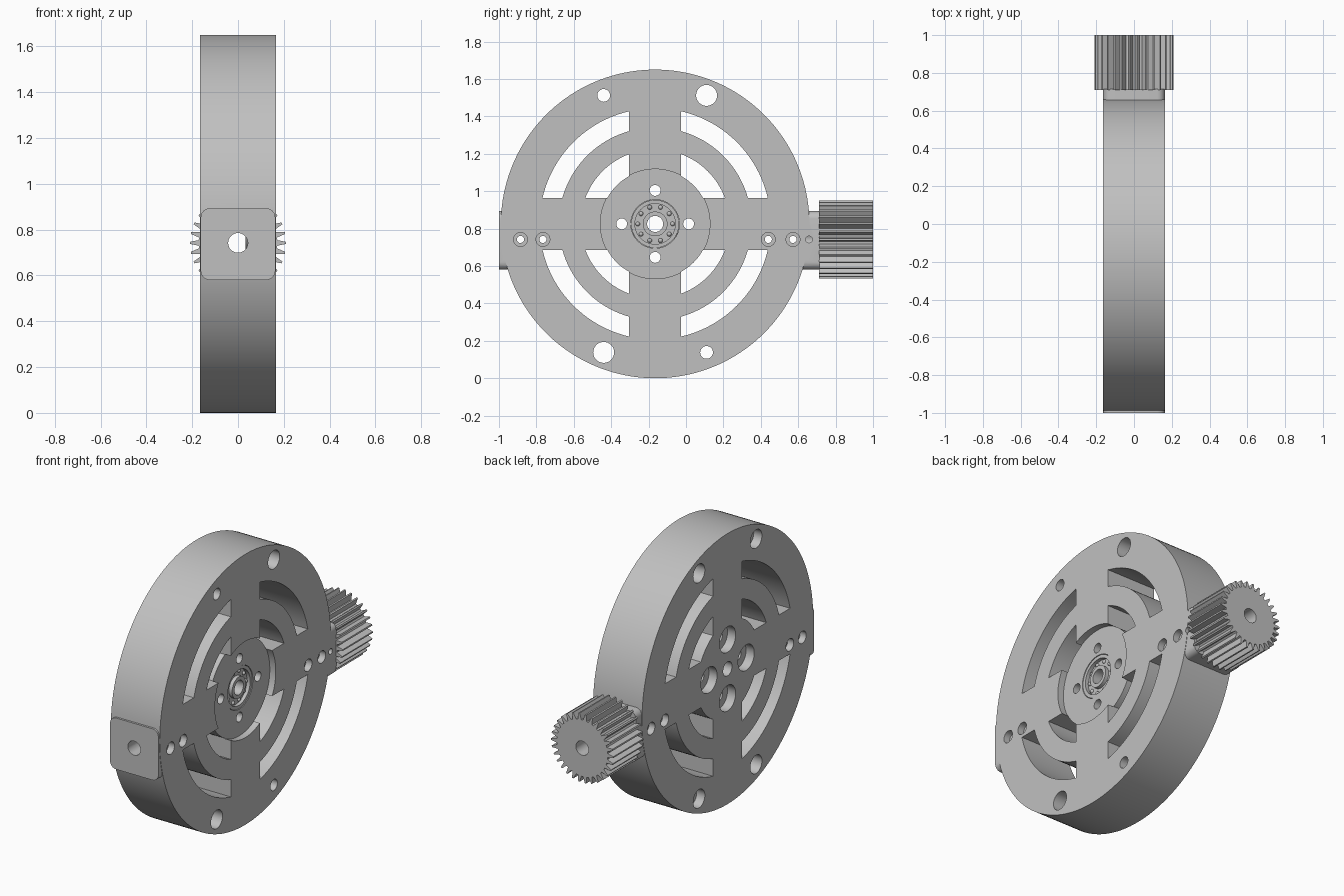
import bpy, bmesh
from math import sin, cos, asin, pi, tau, radians

if "Cube" in bpy.data.objects:
    bpy.data.objects.remove(bpy.data.objects["Cube"])

steel = bpy.data.materials.new("grey_metal")
steel.use_nodes = True
GREY = (0.53, 0.53, 0.53, 1)
steel.diffuse_color = GREY
steel.node_tree.nodes["Principled BSDF"].inputs["Base Color"].default_value = GREY

CY, CZ = -0.165, 0.825      # wheel centre
HALF = 0.165                # wheel half width
AXLE_Z = 0.742              # height of the drive shaft bore
ARM = 0.139                 # half width of the cross arms
HUB_R, HUB_X = 0.291, 0.125


def prism(name, pts, axis, start, end):
    """Extrude a 2D outline along x (points are y, z) or y (points are x, z)."""
    place = (lambda p, a: (a, p[0], p[1])) if axis == "x" else (lambda p, a: (p[0], a, p[1]))
    bm = bmesh.new()
    face = bm.faces.new([bm.verts.new(place(p, start)) for p in pts])
    new = bmesh.ops.extrude_face_region(bm, geom=[face])["geom"]
    for v in new:
        if isinstance(v, bmesh.types.BMVert):
            v.co["xyz".index(axis)] = end
    bmesh.ops.recalc_face_normals(bm, faces=bm.faces)
    return to_object(name, bm)


def to_object(name, bm):
    mesh = bpy.data.meshes.new(name)
    bm.to_mesh(mesh)
    bm.free()
    mesh.materials.append(steel)
    obj = bpy.data.objects.new(name, mesh)
    bpy.context.collection.objects.link(obj)
    return obj


def arc(r, a0, a1, n, c=(0, 0)):
    return [(c[0] + r * cos(a0 + (a1 - a0) * i / n),
             c[1] + r * sin(a0 + (a1 - a0) * i / n)) for i in range(n + 1)]


def circle(r, c, n=32):
    return arc(r, 0, tau, n, c)[:-1]


def boolean(target, other, operation="DIFFERENCE"):
    mod = target.modifiers.new("bool", "BOOLEAN")
    mod.operation, mod.object, mod.solver = operation, other, "EXACT"
    bpy.context.view_layer.objects.active = target
    bpy.ops.object.modifier_apply(modifier=mod.name)
    bpy.data.objects.remove(other)


def bore(target, y, z, r, start=-0.3, end=0.3, n=32):
    boolean(target, prism("cutter", circle(r, (y, z), n), "x", start, end))


def smooth(obj):
    bpy.ops.object.select_all(action="DESELECT")
    obj.select_set(True)
    bpy.context.view_layer.objects.active = obj
    bpy.ops.object.shade_smooth_by_angle(angle=radians(30))


# Wheel disc
wheel = prism("wheel", circle(0.825, (CY, CZ), 160), "x", -HALF, HALF)

# Rounded end blocks that carry the shaft
w, low, high, rad = 0.163, 0.58, 0.893, 0.04
outline = []
for i, (x, z) in enumerate([(w - rad, high - rad), (rad - w, high - rad),
                            (rad - w, low + rad), (w - rad, low + rad)]):
    outline += arc(rad, i * pi / 2, (i + 1) * pi / 2, 6, (x, z))
for start, end in [(-1.0, -0.82), (0.49, 0.715)]:
    boolean(wheel, prism("block", outline, "y", start, end), "UNION")

# Curved slots between the cross arms, two per quadrant
for r_in, r_out in [(0.515, 0.618), (HUB_R, 0.398)]:
    for q in range(4):
        t = q * pi / 2
        a, b = asin(ARM / r_out), asin(ARM / r_in)
        pts = arc(r_out, t + a, t + pi / 2 - a, 20, (CY, CZ))
        pts += arc(r_in, t + pi / 2 - b, t + b, 20, (CY, CZ))
        boolean(wheel, prism("cutter", pts, "x", -0.3, 0.3))

# Recessed hub face, bearing seat and centre bore
bore(wheel, CY, CZ, HUB_R + 0.002, HUB_X, 0.3, 96)
bore(wheel, CY, CZ, 0.13, 0.03, 0.3, 64)
bore(wheel, CY, CZ, 0.043)

# Hub bolt holes, counterbored from the left-out face
for dy, dz in [(1, 0), (0, 1), (-1, 0), (0, -1)]:
    y, z = CY + 0.179 * dy, CZ + 0.179 * dz
    bore(wheel, y, z, 0.029)
    bore(wheel, y, z, 0.078, -0.3, -0.11)

# Rim holes: two wide, two narrow with counterbores
for sy in (-1, 1):
    for sz in (-1, 1):
        y, z = CY + 0.275 * sy, CZ + 0.687 * sz
        if sy == sz:
            bore(wheel, y, z, 0.056)
        else:
            bore(wheel, y, z, 0.034)
            bore(wheel, y, z, 0.056, -0.3, -0.11)

# Screw holes along the shaft line
for y in (-0.885, -0.765, 0.44, 0.572):
    bore(wheel, y, AXLE_Z, 0.019)
    for side in (-1, 1):
        bore(wheel, y, AXLE_Z, 0.037, side * 0.125, side * 0.3)
bore(wheel, 0.658, AXLE_Z, 0.018, 0, 0.3)

# Shaft bore from front to back
boolean(wheel, prism("cutter", circle(0.043, (0, AXLE_Z)), "y", -1.2, 1.2))
smooth(wheel)


# Bearing: lathed rings with a row of balls
def ring(name, r_in, r_out, x0, x1, n=64):
    bm = bmesh.new()
    rows = [[bm.verts.new((x, CY + r * cos(tau * i / n), CZ + r * sin(tau * i / n)))
             for i in range(n)]
            for r, x in [(r_in, x0), (r_out, x0), (r_out, x1), (r_in, x1)]]
    for k in range(4):
        p, q = rows[k], rows[(k + 1) % 4]
        for i in range(n):
            j = (i + 1) % n
            bm.faces.new((p[i], p[j], q[j], q[i]))
    bmesh.ops.recalc_face_normals(bm, faces=bm.faces)
    smooth(to_object(name, bm))


ring("bearing_outer_race", 0.108, 0.128, 0.032, 0.122)
ring("bearing_shield", 0.064, 0.11, 0.034, 0.1)
ring("bearing_inner_race", 0.043, 0.066, 0.032, 0.122)

bm = bmesh.new()
for i in range(10):
    made = bmesh.ops.create_uvsphere(bm, u_segments=12, v_segments=8, radius=0.012)
    t = tau * i / 10
    bmesh.ops.translate(bm, verts=made["verts"],
                        vec=(0.1, CY + 0.093 * cos(t), CZ + 0.093 * sin(t)))
smooth(to_object("bearing_balls", bm))

# Spur gear on the back end of the shaft
TEETH, ROOT, TIP = 30, 0.172, 0.21
pitch = tau / TEETH
profile = []
for i in range(TEETH):
    for frac, r in [(-0.34, ROOT), (-0.25, 0.185), (-0.1, TIP),
                    (0.1, TIP), (0.25, 0.185), (0.34, ROOT)]:
        a = (i + frac) * pitch
        profile.append((r * cos(a), AXLE_Z + r * sin(a)))
gear = prism("drive_gear", profile, "y", 0.71, 1.0)
boolean(gear, prism("cutter", circle(0.043, (0, AXLE_Z)), "y", 0.5, 1.2))
smooth(gear)
